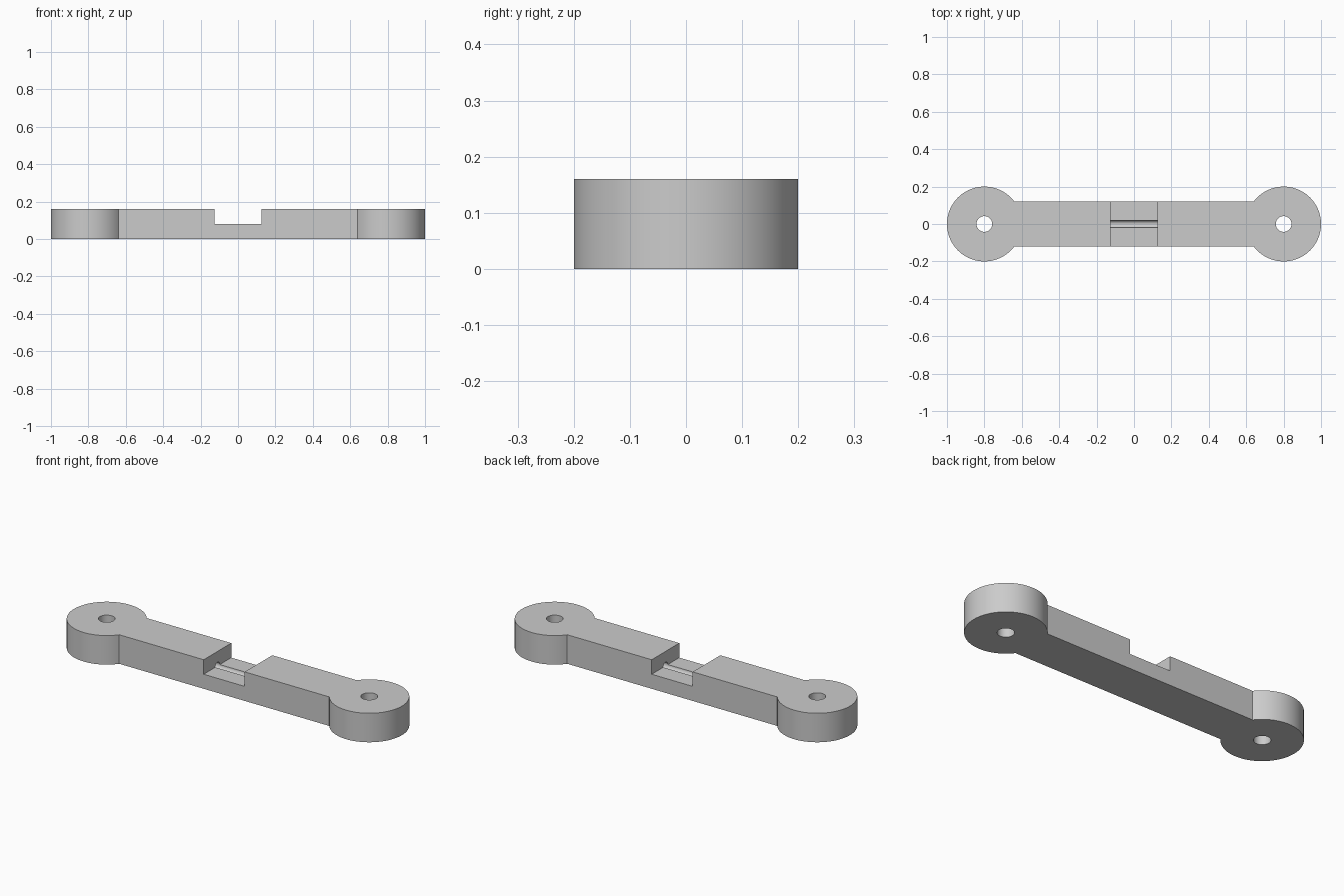
import bpy, bmesh, math

cube = bpy.data.objects.get("Cube")
if cube:
    bpy.data.objects.remove(cube, do_unlink=True)

END_X, END_R, HOLE_R = 0.8, 0.2, 0.042
ARM_HALF, HEIGHT = 0.12, 0.16
NOTCH_HALF, NOTCH_Z = 0.125, 0.08
GROOVE_R, GROOVE_LENGTH = 0.02, 0.5

gray = bpy.data.materials.new("plain gray")
gray.use_nodes = True
color = (0.6, 0.6, 0.6, 1)
gray.diffuse_color = color
gray.node_tree.nodes["Principled BSDF"].inputs["Base Color"].default_value = color

# Link body: two round ends joined by a narrower arm
start = math.asin(ARM_HALF / END_R)
steps = 80
outline = []
for side in (1, -1):
    for i in range(steps + 1):
        a = -math.pi + start + (2 * math.pi - 2 * start) * i / steps
        outline.append((side * (END_X + END_R * math.cos(a)), side * END_R * math.sin(a)))

bm = bmesh.new()
base = bm.faces.new([bm.verts.new((x, y, 0)) for x, y in outline])
top = bmesh.ops.extrude_face_region(bm, geom=[base])["geom"]
bmesh.ops.translate(bm, vec=(0, 0, HEIGHT),
                    verts=[v for v in top if isinstance(v, bmesh.types.BMVert)])
bmesh.ops.recalc_face_normals(bm, faces=bm.faces)
mesh = bpy.data.meshes.new("link_body")
bm.to_mesh(mesh)
bm.free()
body = bpy.data.objects.new("link_body", mesh)
bpy.context.collection.objects.link(body)
mesh.materials.append(gray)


def cut(cutter):
    """Subtract a helper solid from the body, then remove it."""
    cutter.data.materials.append(gray)
    cutter.hide_render = True
    bpy.ops.object.select_all(action="DESELECT")
    body.select_set(True)
    bpy.context.view_layer.objects.active = body
    mod = body.modifiers.new("cut", "BOOLEAN")
    mod.operation, mod.solver, mod.object = "DIFFERENCE", "EXACT", cutter
    bpy.ops.object.modifier_apply(modifier=mod.name)
    bpy.data.objects.remove(cutter, do_unlink=True)


# Pivot holes through both ends
for side in (1, -1):
    bpy.ops.mesh.primitive_cylinder_add(vertices=48, radius=HOLE_R, depth=1,
                                        location=(side * END_X, 0, 0))
    cut(bpy.context.object)

# Notch across the middle of the arm
bpy.ops.mesh.primitive_cube_add(size=1, location=(0, 0, NOTCH_Z + 0.5))
notch = bpy.context.object
notch.scale.x = 2 * NOTCH_HALF
cut(notch)

# Round groove along the notch floor, running into both notch walls
bpy.ops.mesh.primitive_cylinder_add(vertices=32, radius=GROOVE_R, depth=GROOVE_LENGTH,
                                    location=(0, 0, NOTCH_Z), rotation=(0, math.pi / 2, 0))
cut(bpy.context.object)

# Smooth curved walls with sharp edges
bpy.ops.object.select_all(action="DESELECT")
body.select_set(True)
bpy.context.view_layer.objects.active = body
bpy.ops.object.shade_smooth_by_angle(angle=math.radians(30))
